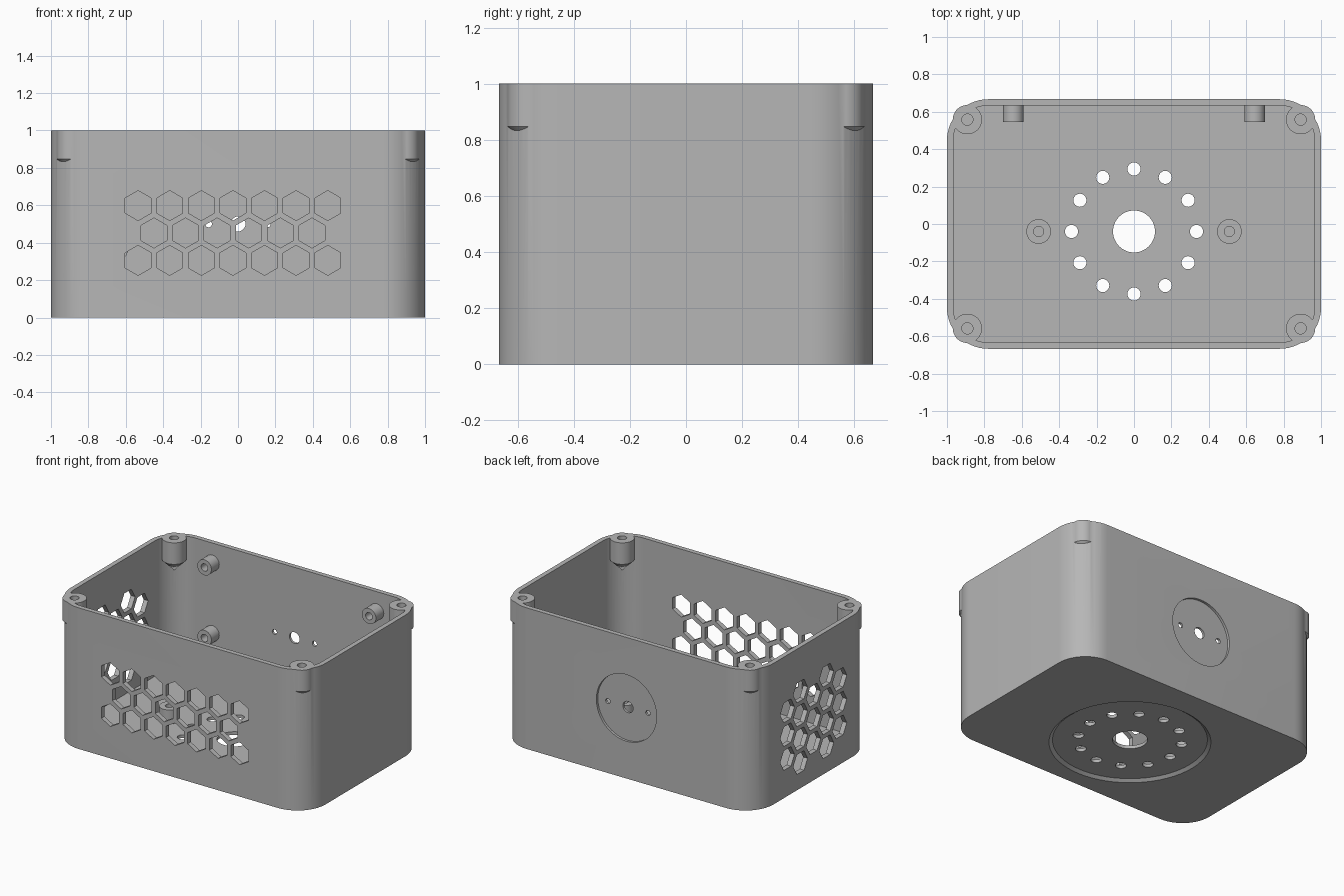
import bpy, bmesh
from math import pi, sin, cos
from mathutils import Matrix, Vector

if "Cube" in bpy.data.objects:
    bpy.data.objects.remove(bpy.data.objects["Cube"])

HX, HY, WALL, FLOOR = 1.0, 0.667, 0.034, 0.04
CORNER = 0.22
TURN = {"z": Matrix.Identity(4),
        "x": Matrix.Rotation(pi / 2, 4, "Y"),
        "y": Matrix.Rotation(pi / 2, 4, "X")}

grey = bpy.data.materials.new("plain grey plastic")
grey.use_nodes = True
tone = (0.47, 0.47, 0.47, 1)
grey.diffuse_color = tone
grey.node_tree.nodes["Principled BSDF"].inputs["Base Color"].default_value = tone


def cyl(bm, loc, r, depth, axis="z", sides=32, r2=None):
    """Cylinder, cone or prism centred on loc."""
    bmesh.ops.create_cone(bm, cap_ends=True, segments=sides, radius1=r,
                          radius2=r if r2 is None else r2, depth=depth,
                          matrix=Matrix.Translation(loc) @ TURN[axis])


def rounded_block(bm, hx, hy, r, z0, z1, steps=14):
    """Upright block with rounded vertical corners."""
    ring = []
    for q, (sx, sy) in enumerate([(1, 1), (-1, 1), (-1, -1), (1, -1)]):
        for i in range(steps + 1):
            a = (q + i / steps) * pi / 2
            ring.append(bm.verts.new((sx * (hx - r) + r * cos(a),
                                      sy * (hy - r) + r * sin(a), z0)))
    base = bm.faces.new(ring)
    top = bmesh.ops.extrude_face_region(bm, geom=[base], use_keep_orig=True)
    verts = [v for v in top["geom"] if isinstance(v, bmesh.types.BMVert)]
    bmesh.ops.translate(bm, vec=Vector((0, 0, z1 - z0)), verts=verts)


def make(name, bm):
    bmesh.ops.recalc_face_normals(bm, faces=bm.faces)
    mesh = bpy.data.meshes.new(name)
    bm.to_mesh(mesh)
    bm.free()
    mesh.materials.append(grey)
    ob = bpy.data.objects.new(name, mesh)
    bpy.context.collection.objects.link(ob)
    return ob


def combine(target, tool, operation):
    """Apply a boolean and drop the tool."""
    mod = target.modifiers.new(tool.name, "BOOLEAN")
    mod.object, mod.operation, mod.solver = tool, operation, "EXACT"
    bpy.context.view_layer.objects.active = target
    bpy.ops.object.modifier_apply(modifier=mod.name)
    bpy.data.objects.remove(tool)


# Open box
bm = bmesh.new()
rounded_block(bm, HX, HY, CORNER, 0, 1.04)
box = make("box_shell", bm)
bm = bmesh.new()
rounded_block(bm, HX - WALL, HY - WALL, CORNER - WALL, FLOOR, 1.2)
combine(box, make("cavity_cutter", bm), "DIFFERENCE")

corners = [(sx * 0.891, sy * 0.558) for sx in (-1, 1) for sy in (-1, 1)]
pegs = [(sx * 0.645, z) for sx in (-1, 1) for z in (0.36, 0.86)]
CY = -0.04  # centre of the floor pattern

# Corner screw bosses with pointed undersides, turned from one profile
bm = bmesh.new()
for x, y in corners:
    n = 40
    tip = bm.verts.new((x, y, 0.77))
    low, high = [[bm.verts.new((x + 0.078 * cos(2 * pi * i / n),
                                y + 0.078 * sin(2 * pi * i / n), z))
                  for i in range(n)] for z in (0.848, 1.02)]
    bm.faces.new(high)
    for i in range(n):
        j = (i + 1) % n
        bm.faces.new((low[i], low[j], high[j], high[i]))
        bm.faces.new((tip, low[j], low[i]))
# Pegs on the back wall and floor standoffs
for x, z in pegs:
    cyl(bm, (x, 0.6, z), 0.055, 0.11, "y")
for sx in (-1, 1):
    cyl(bm, (sx * 0.51, CY, 0.08), 0.066, 0.12)
combine(box, make("posts", bm), "UNION")

# Shallow round recesses under the floor and on the back, and a flat rim trim
bm = bmesh.new()
cyl(bm, (0, CY, 0), 0.54, 0.034, sides=64, r2=0.495)
cyl(bm, (0, HY, 0.5), 0.236, 0.034, "y", 64)
rounded_block(bm, 1.2, 0.9, 0.1, 1.0, 1.3)
combine(box, make("recess_cutter", bm), "DIFFERENCE")

# Through holes and screw holes
bm = bmesh.new()
cyl(bm, (0, CY, 0), 0.112, 0.2, sides=48)
for i in range(12):
    a = i * pi / 6
    cyl(bm, (0.334 * sin(a), CY + 0.334 * cos(a), 0), 0.035, 0.2, sides=24)
for x, r in ((-0.157, 0.018), (0, 0.04), (0.157, 0.018)):
    cyl(bm, (x, HY, 0.5), r, 0.2, "y", 24)
for x, y in corners:
    cyl(bm, (x, y, 0.95), 0.03, 0.2, sides=24)
for x, z in pegs:
    cyl(bm, (x, 0.56, z), 0.026, 0.1, "y", 24)
for sx in (-1, 1):
    cyl(bm, (sx * 0.51, CY, 0.11), 0.027, 0.1, sides=24)

# Honeycomb vents on the front and on the -x wall
PITCH, RISE, HEX = 0.169, 0.1464, 0.08
for row in (-1, 0, 1):
    count = 7 if row else 6
    for i in range(count):
        x = -0.027 + (i - (count - 1) / 2) * PITCH
        cyl(bm, (x, -HY, 0.452 + row * RISE), HEX, 0.15, "y", 6)
for col in range(-2, 3):
    count = 4 if col % 2 else 3
    for i in range(count):
        z = 0.435 + (i - (count - 1) / 2) * PITCH
        cyl(bm, (-HX, col * RISE, z), HEX, 0.15, "x", 6)
combine(box, make("hole_cutter", bm), "DIFFERENCE")

bpy.ops.object.select_all(action="DESELECT")
box.select_set(True)
bpy.context.view_layer.objects.active = box
bpy.ops.object.shade_smooth_by_angle(angle=pi / 6)
